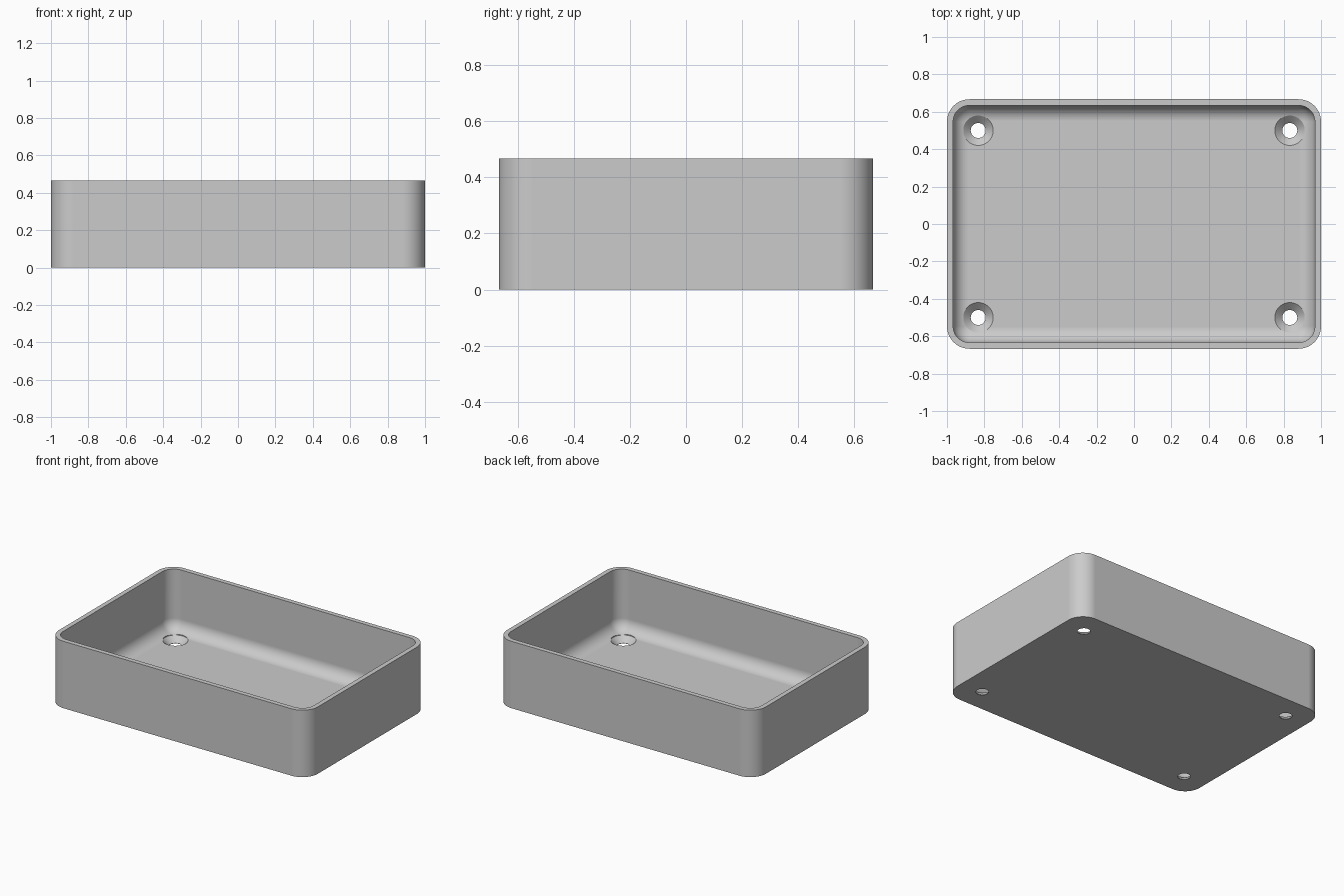
import bpy, bmesh
from math import sin, cos, pi

old = bpy.data.objects.get("Cube")
if old:
    bpy.data.objects.remove(old, do_unlink=True)

HALF_X, HALF_Y, HEIGHT = 1.0, 0.667, 0.467
CORNER, WALL, FLOOR, FILLET = 0.12, 0.033, 0.04, 0.085
SEGMENTS = 12

grey = bpy.data.materials.new("light_grey")
grey.use_nodes = True
colour = (0.6, 0.6, 0.6, 1)
grey.diffuse_color = colour
grey.node_tree.nodes["Principled BSDF"].inputs["Base Color"].default_value = colour


def make_object(name, bm):
    bmesh.ops.recalc_face_normals(bm, faces=bm.faces)
    mesh = bpy.data.meshes.new(name)
    bm.to_mesh(mesh)
    bm.free()
    mesh.materials.append(grey)
    obj = bpy.data.objects.new(name, mesh)
    bpy.context.collection.objects.link(obj)
    return obj


def rounded_ring(bm, inset, z):
    """Rounded rectangle of vertices, offset inward from the outer outline."""
    r = CORNER - inset
    cx, cy = HALF_X - CORNER, HALF_Y - CORNER
    ring = []
    for k, (sx, sy) in enumerate([(1, 1), (-1, 1), (-1, -1), (1, -1)]):
        for i in range(SEGMENTS + 1):
            a = (k + i / SEGMENTS) * pi / 2
            ring.append(bm.verts.new((sx * cx + r * cos(a), sy * cy + r * sin(a), z)))
    return ring


def loft(bm, rings):
    """Join successive rings with quads and cap both ends."""
    n = len(rings[0])
    for a, b in zip(rings, rings[1:]):
        for i in range(n):
            j = (i + 1) % n
            bm.faces.new((a[i], a[j], b[j], b[i]))
    bm.faces.new(rings[0])
    bm.faces.new(rings[-1])


# Open tray: outer wall, rim, inner wall and filleted floor
section = [(0, 0), (0, HEIGHT), (WALL, HEIGHT)]
for i in range(SEGMENTS + 1):
    a = i / SEGMENTS * pi / 2
    section.append((WALL + FILLET * (1 - cos(a)), FLOOR + FILLET * (1 - sin(a))))
bm = bmesh.new()
loft(bm, [rounded_ring(bm, inset, z) for inset, z in section])
tray = make_object("tray", bm)

# Countersunk screw holes in the four corners of the floor
hole_profile = [(0.04, -0.05), (0.04, 0.002), (0.08, FLOOR), (0.08, 0.12)]
bm = bmesh.new()
for sx in (-1, 1):
    for sy in (-1, 1):
        rings = []
        for r, z in hole_profile:
            rings.append([bm.verts.new((sx * 0.833 + r * cos(t * pi / 24),
                                        sy * 0.5 + r * sin(t * pi / 24), z))
                          for t in range(48)])
        loft(bm, rings)
cutter = make_object("screw_hole_cutter", bm)
cutter.hide_render = True

cut = tray.modifiers.new("screw_holes", 'BOOLEAN')
cut.operation = 'DIFFERENCE'
cut.solver = 'EXACT'
cut.object = cutter

bpy.ops.object.select_all(action='DESELECT')
tray.select_set(True)
bpy.context.view_layer.objects.active = tray
bpy.ops.object.modifier_apply(modifier=cut.name)
bpy.data.objects.remove(cutter, do_unlink=True)

# Smooth curves, crisp rims
bpy.ops.object.shade_smooth_by_angle(angle=pi / 6)
normals = tray.modifiers.new("weighted_normals", 'WEIGHTED_NORMAL')
normals.keep_sharp = True
